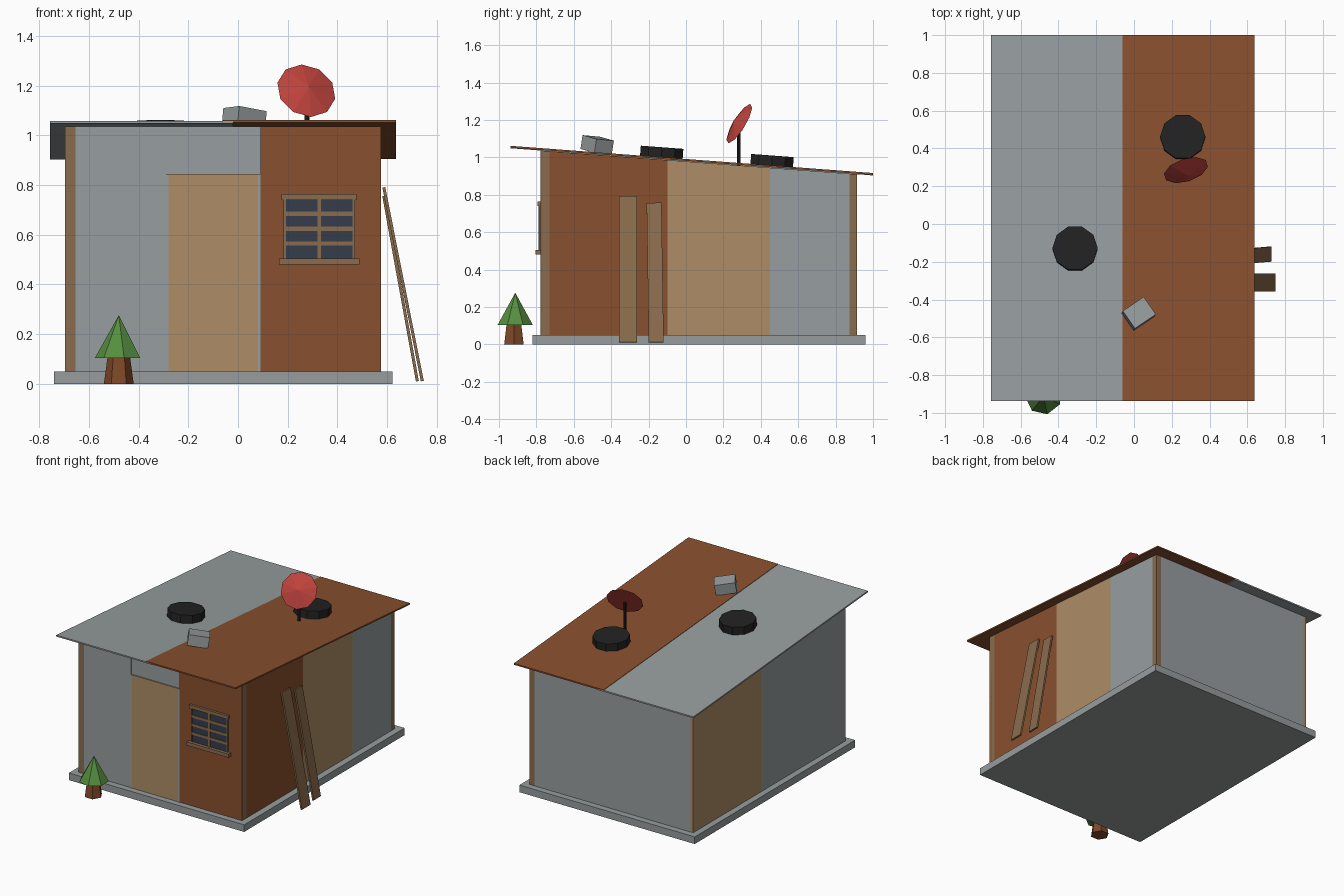
import bpy, bmesh, math
from mathutils import Matrix, Vector, Euler

if "Cube" in bpy.data.objects:
    bpy.data.objects.remove(bpy.data.objects["Cube"], do_unlink=True)


def material(name, rgb):
    m = bpy.data.materials.new(name)
    m.use_nodes = True
    m.diffuse_color = (*rgb, 1)
    m.node_tree.nodes["Principled BSDF"].inputs["Base Color"].default_value = (*rgb, 1)
    return m


SHEET = material("sheet_grey", (0.31, 0.34, 0.35))
CONCRETE = material("concrete_grey", (0.31, 0.335, 0.34))
RUST = material("rust_orange", (0.25, 0.08, 0.028))
TAN = material("plywood_tan", (0.42, 0.27, 0.135))
WOOD = material("plank_brown", (0.25, 0.15, 0.075))
GLASS = material("glass_navy", (0.035, 0.045, 0.07))
BLACK = material("rubber_black", (0.016, 0.016, 0.016))
RED = material("dish_red", (0.52, 0.055, 0.045))
GREEN = material("leaf_green", (0.09, 0.27, 0.05))
BARK = material("bark_brown", (0.21, 0.065, 0.022))

SLOPE = -0.075
TILT = math.atan(SLOPE)


def roof_z(y):
    """Height of the underside of the sloping roof."""
    return 0.978 + SLOPE * y


def finish(name, bm, mat):
    bmesh.ops.recalc_face_normals(bm, faces=bm.faces)
    me = bpy.data.meshes.new(name)
    bm.to_mesh(me)
    bm.free()
    me.materials.append(mat)
    ob = bpy.data.objects.new(name, me)
    bpy.context.collection.objects.link(ob)
    return ob


def block(name, mat, x, y, z, to_roof=False):
    """Box between ranges; with to_roof the top follows the roof slope."""
    bm = bmesh.new()
    bmesh.ops.create_cube(bm, size=1)
    for v in bm.verts:
        top = v.co.z > 0
        v.co = Vector((x[v.co.x > 0], y[v.co.y > 0], z[top]))
        if top and to_roof:
            v.co.z = roof_z(v.co.y)
    return finish(name, bm, mat)


def turned_box(name, mat, size, loc, rot):
    bm = bmesh.new()
    bmesh.ops.create_cube(bm, size=1)
    bm.transform(Matrix.LocRotScale(Vector(loc), Euler(rot), Vector(size)))
    return finish(name, bm, mat)


def cone(name, mat, sides, r1, r2, depth, loc, rot=(0, 0, 0), spin=0):
    """Cone or cylinder standing on loc before it is rotated about loc."""
    bm = bmesh.new()
    bmesh.ops.create_cone(bm, cap_ends=True, segments=sides, radius1=r1, radius2=r2, depth=depth)
    bmesh.ops.remove_doubles(bm, verts=bm.verts, dist=1e-5)
    bm.transform(Matrix.Translation((0, 0, depth / 2)) @ Matrix.Rotation(spin, 4, "Z"))
    bm.transform(Matrix.LocRotScale(Vector(loc), Euler(rot), None))
    return finish(name, bm, mat)


# Foundation slab
FLOOR = 0.05
block("foundation", CONCRETE, (-0.74, 0.622), (-0.82, 0.96), (0, FLOOR))

# Corner posts
L, R, F, B = -0.695, 0.576, -0.775, 0.915
T = 0.02
for name, x, y in (
    ("post_front_right", (L, L + 0.04), (F, F + 0.04)),
    ("post_front_left", (R - 0.04, R), (F + 0.003, F + 0.045)),
    ("post_back_left", (R - 0.04, R), (B - 0.04, B)),
):
    block(name, WOOD, x, y, (FLOOR, 1), True)

# Front wall panels
for name, mat, x, y0, z0 in (
    ("front_panel_grey", SHEET, (L + 0.04, -0.29), F, FLOOR),
    ("front_panel_over_door", SHEET, (-0.29, 0.09), F + 0.006, 0.845),
    ("front_panel_rust", RUST, (0.09, R), F - 0.002, FLOOR),
):
    block(name, mat, x, (y0, y0 + T), (z0, 1), True)

# Door and jambs
block("door", TAN, (-0.28, 0.08), (F - 0.002, F + T), (FLOOR, 0.845))
for name, x in (("door_jamb_a", (-0.292, -0.28)), ("door_jamb_b", (0.08, 0.09))):
    block(name, SHEET, x, (F - 0.004, F + T), (FLOOR, 0.845))

# Side and back wall panels
for name, mat, y in (
    ("left_panel_rust", RUST, (F + 0.045, -0.10)),
    ("left_panel_tan", TAN, (-0.10, 0.45)),
    ("left_panel_grey", SHEET, (0.45, B - 0.04)),
):
    block(name, mat, (R - T, R), y, (FLOOR, 1), True)
for name, mat, y in (
    ("right_panel_grey", SHEET, (F + 0.002, 0.16)),
    ("right_panel_tan", TAN, (0.16, B)),
):
    block(name, mat, (L - 0.001, L + T), y, (FLOOR, 1), True)
for name, x in (("back_panel_a", (-0.06, R - 0.04)), ("back_panel_b", (L + T, -0.06))):
    block(name, SHEET, x, (B - T, B), (FLOOR, 1), True)

# Two overlapping roof sheets
for name, mat, x, lift in (
    ("roof_sheet_grey", SHEET, (-0.757, -0.02), 0),
    ("roof_sheet_rust", RUST, (-0.06, 0.637), 0.003),
):
    ob = block(name, mat, x, (-0.937, 1.0), (0, 0.010))
    for v in ob.data.vertices:
        v.co.z += roof_z(v.co.y) + lift

# Window with lintel, sill and bars
W0, W1, Z0, Z1 = 0.19, 0.465, 0.505, 0.74
block("window_pane", GLASS, (W0, W1), (F - 0.008, F), (Z0, Z1))
block("window_lintel", WOOD, (0.176, 0.478), (F - 0.018, F), (Z1, 0.764))
block("window_sill", WOOD, (0.165, 0.49), (F - 0.03, F), (0.48, Z0))
block("window_bar_upright", WOOD, (0.32, 0.334), (F - 0.014, F), (Z0, Z1))
for i in range(3):
    z = 0.565 + i * 0.06
    block(f"window_bar_{i}", WOOD, (W0, W1), (F - 0.012, F), (z - 0.009, z + 0.009))
for name, x in (("window_side_a", (W0 - 0.006, W0 + 0.004)), ("window_side_b", (W1 - 0.004, W1 + 0.006))):
    block(name, WOOD, x, (F - 0.012, F), (Z0, Z1))

# Planks leaning on the left wall
for name, foot, head, y, width, roll in (
    ("plank_a", 0.742, 0.79, -0.31, 0.095, 0),
    ("plank_b", 0.722, 0.755, -0.165, 0.08, 0.015),
):
    run = foot - 0.587
    turned_box(name, WOOD, (0.012, width, math.hypot(run, head - 0.01)),
               (foot - run / 2, y, (head + 0.012) / 2), (roll, -math.atan2(run, head - 0.01), 0))

# Tyres holding down the roof
for name, x, y in (("tyre_a", -0.312, -0.132), ("tyre_b", 0.258, 0.458)):
    cone(name, BLACK, 10, 0.12, 0.12, 0.056, (x, y, roof_z(y) + 0.01), (TILT, 0, 0), math.pi / 10)

# Loose concrete block on the roof
turned_box("roof_block", CONCRETE, (0.135, 0.113, 0.075), (0.025, -0.475, 1.067),
           (TILT, math.radians(9), math.radians(34)))

# Dish on a pole
cone("dish_pole", BLACK, 8, 0.01, 0.01, 0.21, (0.277, 0.282, roof_z(0.28)))
cone("dish", RED, 10, 0.122, 0, 0.035, (0.275, 0.285, 1.18), (math.radians(60), 0, math.radians(18)))

# Small tree
cone("tree_trunk", BARK, 6, 0.06, 0.045, 0.11, (-0.48, -0.92, 0), spin=math.pi / 6)
cone("tree_crown", GREEN, 7, 0.0965, 0, 0.172, (-0.48, -0.913, 0.104), spin=math.pi / 2)
